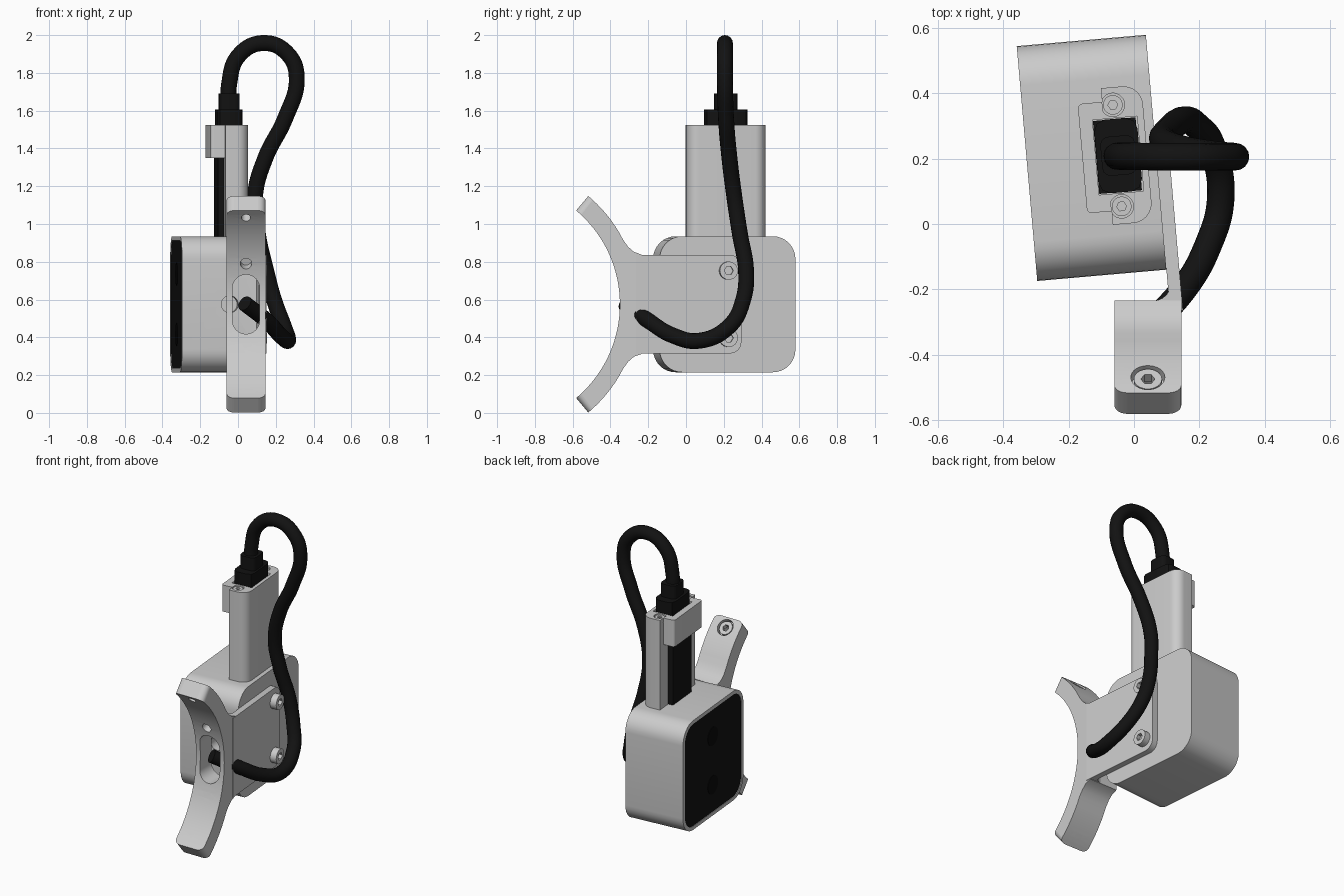
import bpy, bmesh
from math import sin, cos, pi, radians
from mathutils import Matrix

if "Cube" in bpy.data.objects:
    bpy.data.objects.remove(bpy.data.objects["Cube"])

T = Matrix.Translation
# Camera frame (turned 5 degrees) and a map from profile (y, z, depth) to world axes
F = T((-0.13, 0.2025, 0)) @ Matrix.Rotation(radians(5), 4, 'Z')
P = Matrix(((0, 0, 1, 0), (1, 0, 0, 0), (0, 1, 0, 0), (0, 0, 0, 1)))
S = F @ P
MID = 0.575

black = bpy.data.materials.new("black")
black.diffuse_color = (0.006, 0.006, 0.006, 1)
black.use_nodes = True
black.node_tree.nodes["Principled BSDF"].inputs["Base Color"].default_value = black.diffuse_color
lens_black = bpy.data.materials.new("lens_black")
lens_black.diffuse_color = (0.003, 0.003, 0.003, 1)
lens_black.use_nodes = True
lens_black.node_tree.nodes["Principled BSDF"].inputs["Base Color"].default_value = lens_black.diffuse_color


def smooth(ob, angle=35):
    bpy.ops.object.select_all(action='DESELECT')
    ob.select_set(True)
    bpy.context.view_layer.objects.active = ob
    bpy.ops.object.shade_smooth_by_angle(angle=radians(angle))


def prism(name, pts, d0, d1, frame, mat=None):
    bm = bmesh.new()
    face = bm.faces.new([bm.verts.new((x, y, d0)) for x, y in pts])
    ext = bmesh.ops.extrude_face_region(bm, geom=[face])
    top = [v for v in ext["geom"] if isinstance(v, bmesh.types.BMVert)]
    bmesh.ops.translate(bm, verts=top, vec=(0, 0, d1 - d0))
    bm.transform(frame)
    bmesh.ops.recalc_face_normals(bm, faces=bm.faces)
    me = bpy.data.meshes.new(name)
    bm.to_mesh(me)
    bm.free()
    ob = bpy.data.objects.new(name, me)
    bpy.context.collection.objects.link(ob)
    if mat:
        me.materials.append(mat)
    smooth(ob)
    return ob


def circle(r, n=32):
    return [(r * cos(2 * pi * i / n), r * sin(2 * pi * i / n)) for i in range(n)]


def rounded(x0, x1, y0, y1, radii, n=8):
    # radii: right-top, left-top, left-bottom, right-bottom
    pts = []
    for k, (x, y, sx, sy) in enumerate(((x1, y1, -1, -1), (x0, y1, 1, -1), (x0, y0, 1, 1), (x1, y0, -1, 1))):
        r = radii[k]
        for i in range(n + 1 if r else 1):
            a = pi / 2 * (k + i / n)
            pts.append((x + sx * r + r * cos(a), y + sy * r + r * sin(a)) if r else (x, y))
    return pts


def cut(ob, *cutters):
    for c in cutters:
        m = ob.modifiers.new("cut", 'BOOLEAN')
        m.operation, m.solver, m.object = 'DIFFERENCE', 'EXACT', c
        bpy.context.view_layer.objects.active = ob
        bpy.ops.object.modifier_apply(modifier=m.name)
        bpy.data.objects.remove(c)
    smooth(ob)


def screw(name, frame, r, h, socket):
    ob = prism(name, circle(r), 0, h, frame)
    cut(ob, prism("cutter", circle(r * 0.5, 6), h - socket, h + 0.05, frame))


# Camera body with tripod socket, dark front glass and lenses
body = prism("camera_body", rounded(-0.361, 0.361, MID - 0.36, MID + 0.36, [0.12] * 4), -0.1985, 0.1985, S)
cut(body, prism("cutter", circle(0.045), -0.07, 0.05,
                F @ T((0.055, -0.361, MID)) @ Matrix.Rotation(pi / 2, 4, 'X')),
    prism("cutter", rounded(-0.338, 0.338, MID - 0.337, MID + 0.337, [0.1] * 4), -0.25, -0.18, S))
prism("front_glass", rounded(-0.338, 0.338, MID - 0.337, MID + 0.337, [0.1] * 4), -0.195, -0.17, S, black)
for s, n in ((1, "upper"), (-1, "lower")):
    prism(n + "_lens", circle(0.06), -0.198, -0.19, S @ T((0, MID + s * 0.16, 0)), lens_black)

# Connector guard: channel on top of the body, with a clamp strip at its upper end
guard = prism("connector_guard", rounded(0.047, 0.171, -0.21, 0.21, (0.06, 0, 0, 0.06)), 0.93, 1.525, F)
cut(guard, prism("cutter", rounded(-0.05, 0.15, -0.115, 0.115, [0] * 4), 0.9, 1.6, F))
clamp = prism("guard_clamp", rounded(-0.028, 0.047, -0.168, 0.168, (0, 0.015, 0.015, 0)), 1.35, 1.525, F)
cut(clamp, prism("cutter", rounded(0.013, 0.1, -0.115, 0.115, [0] * 4), 1.3, 1.6, F))
for s, n in ((1, "back"), (-1, "front")):
    spot = F @ T((0.079, s * 0.156, 1.495))
    cut(guard, prism("cutter", circle(0.036), 0, 0.1, spot))
    screw(n + "_guard_screw", spot, 0.03, 0.025, 0.015)

# Plug in three steps
prism("plug_body", rounded(0.014, 0.145, -0.112, 0.112, [0] * 4), 0.93, 1.5, F, black)
prism("plug_shoulder", rounded(0.015, 0.148, -0.113, 0.113, [0.035] * 4, 2), 1.49, 1.605, F, black)
prism("plug_neck", rounded(0.03, 0.136, -0.06, 0.06, [0.025] * 4, 3), 1.6, 1.69, F, black)

# Cable
path = [(-.047, .208, 1.6), (-.047, .208, 1.74), (.005, .207, 1.893), (.14, .206, 1.958),
        (.268, .206, 1.895), (.311, .206, 1.77), (.25, .212, 1.56), (.145, .23, 1.35),
        (.09, .255, 1.15), (.105, .285, .95), (.15, .318, .75), (.19, .303, .6),
        (.242, .23, .46), (.265, .07, .382), (.225, -.07, .41), (.155, -.195, .485), (.035, -.325, .58)]
cu = bpy.data.curves.new("cable", 'CURVE')
cu.dimensions = '3D'
cu.bevel_depth, cu.bevel_resolution, cu.resolution_u, cu.use_fill_caps = 0.042, 6, 10, True
sp = cu.splines.new('BEZIER')
sp.bezier_points.add(len(path) - 1)
for bp, co in zip(sp.bezier_points, path):
    bp.co = co
    bp.handle_left_type = bp.handle_right_type = 'AUTO'
cu.materials.append(black)
cable = bpy.data.objects.new("cable", cu)
bpy.context.collection.objects.link(cable)
bpy.ops.object.select_all(action='DESELECT')
cable.select_set(True)
bpy.context.view_layer.objects.active = cable
bpy.ops.object.convert(target='MESH')
smooth(bpy.context.view_layer.objects.active)

# Curved mounting bar: concave arc, flat pad with fillets behind its middle
CY, R0, R1, END = -0.998, 0.648, 0.748, 50
X0, X1 = -0.06, 0.145
XM = (X0 + X1) / 2


def arc(r, a0, a1, n):
    return [(CY + r * cos(radians(a0 + (a1 - a0) * i / n)), MID + r * sin(radians(a0 + (a1 - a0) * i / n)))
            for i in range(n + 1)]


pad = [(-0.332, 0.915), (-0.307, 0.88), (-0.275, 0.852), (-0.235, 0.838)]
profile = (arc(R0, -END, END, 32) + arc(R1, END, 31, 8) + pad
           + [(y, 2 * MID - z) for y, z in reversed(pad)] + arc(R1, -31, -END, 8))
bar = prism("mounting_bar", profile, X0, X1, P)
bm = bmesh.new()
bm.from_mesh(bar.data)
tips = [e for e in bm.edges if abs(e.verts[0].co.x - e.verts[1].co.x) < 1e-4 and e.calc_length() > 0.08
        and all(abs(v.co.z - MID) > 0.48 for v in e.verts)]
bmesh.ops.bevel(bm, geom=tips, offset=0.04, segments=6, profile=0.5, affect='EDGES')
bm.to_mesh(bar.data)
bm.free()
slot = rounded(-0.072, 0.072, -0.157, 0.157, [0.0719] * 4)
cut(bar, prism("cutter", slot, 0.2, 0.9, T((XM, 0, MID)) @ Matrix.Rotation(pi / 2, 4, 'X')))
for s, n in ((1, "upper"), (-1, "lower")):
    def radial(a):
        return T((XM, CY, MID)) @ Matrix.Rotation(radians(s * a - 90), 4, 'X')
    cut(bar, prism("cutter", circle(0.03), 0.6, 0.71, radial(19.4)),
        prism("cutter", circle(0.024), 0.6, 0.8, radial(45)),
        prism("cutter", circle(0.052), 0.71, 0.8, radial(45)))
    screw(n + "_bar_screw", radial(45) @ T((0, 0, 0.708)), 0.043, 0.032, 0.06)

# Side plate with window, screwed to the body, and fillets joining it to the bar
plate = prism("side_plate", rounded(-0.49, 0.07, 0.315, 0.836, (0.06, 0, 0, 0.06)), 0.1985, 0.238, S)
cut(plate, prism("cutter", rounded(-0.457, -0.067, 0.415, 0.735, [0.045] * 4), 0.1, 0.3, S))
curve = [(0.115 - 0.055 * (1 - cos(pi / 2 * i / 6)) , -0.235 + 0.06 * (1 - sin(pi / 2 * i / 6))) for i in range(7)]
for s, n in ((1, "upper"), (-1, "lower")):
    z = MID + s * 0.21
    prism(n + "_arm_fillet", [(0.14, -0.175)] + curve + [(0.06, -0.25), (0.14, -0.25)], z - 0.05, z + 0.05, Matrix())
    screw(n + "_plate_screw", S @ T((0, MID + s * 0.178, 0.235)), 0.048, 0.045, 0.025)
